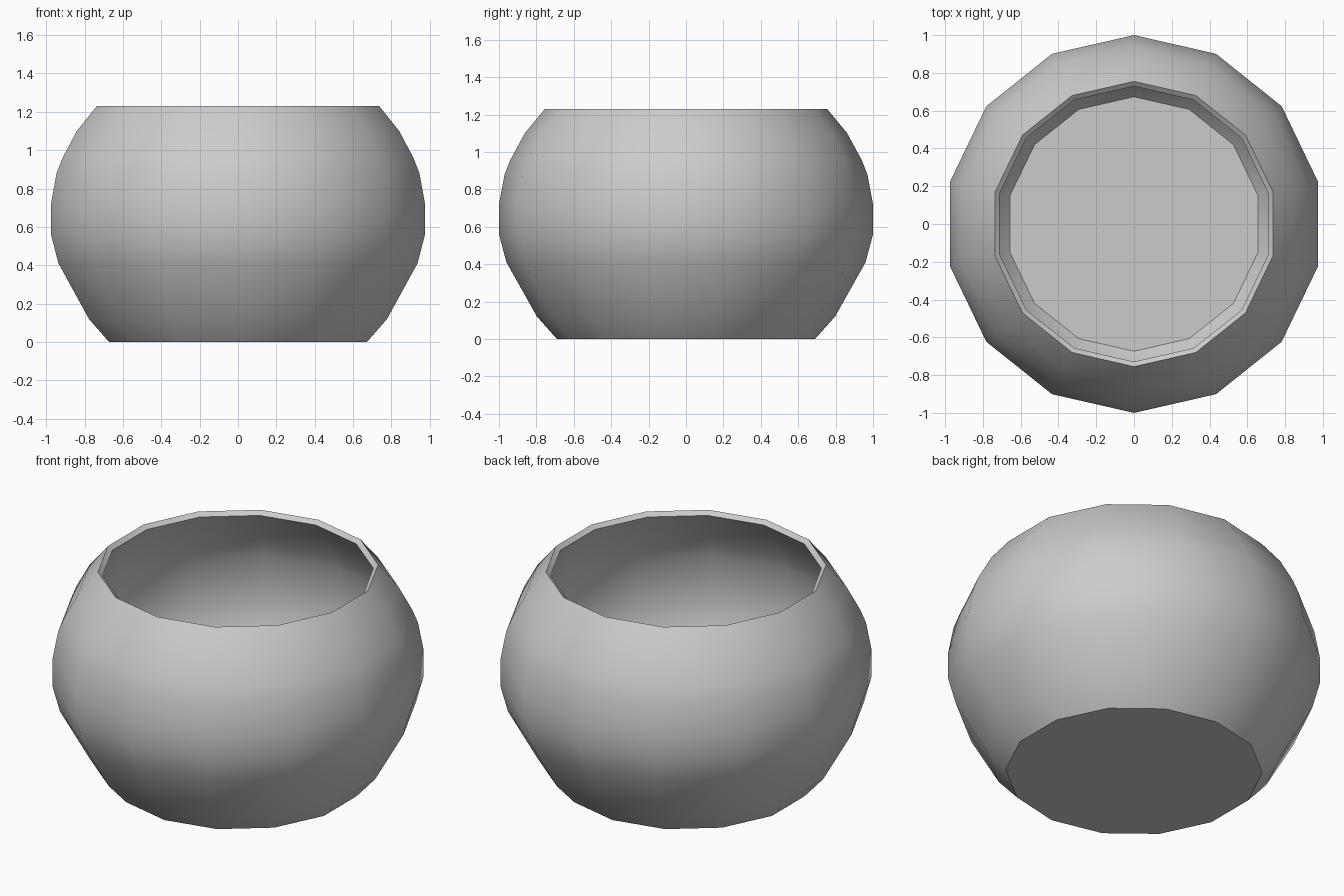
import bpy, bmesh, math

if "Cube" in bpy.data.objects:
    bpy.data.objects.remove(bpy.data.objects["Cube"])

SIDES = 14
WALL = 0.033
# outer profile: radius, height
PROFILE = [(0.69, 0.0), (0.797, 0.12), (0.96, 0.41), (1.0, 0.56), (1.0, 0.72),
           (0.97, 0.88), (0.938, 0.96), (0.862, 1.10), (0.755, 1.23)]

# outer skin: stacked 14-sided rings with a closed base and open mouth
bm = bmesh.new()
rings = []
for r, z in PROFILE:
    angles = [math.pi / 2 + 2 * math.pi * i / SIDES for i in range(SIDES)]
    rings.append([bm.verts.new((r * math.cos(a), r * math.sin(a), z)) for a in angles])
bm.faces.new(rings[0][::-1])
for low, high in zip(rings, rings[1:]):
    for i in range(SIDES):
        j = (i + 1) % SIDES
        bm.faces.new((low[i], low[j], high[j], high[i]))
mesh = bpy.data.meshes.new("bowl")
bm.to_mesh(mesh)
bm.free()

bowl = bpy.data.objects.new("bowl", mesh)
bpy.context.collection.objects.link(bowl)
bpy.context.view_layer.objects.active = bowl
bowl.select_set(True)

# wall thickness grown inwards
shell = bowl.modifiers.new("wall", 'SOLIDIFY')
shell.thickness = WALL
shell.offset = -1
shell.use_even_offset = True
bpy.ops.object.modifier_apply(modifier=shell.name)

# smooth sides, sharp base and rim
bpy.ops.object.shade_smooth_by_angle(angle=math.radians(32))
